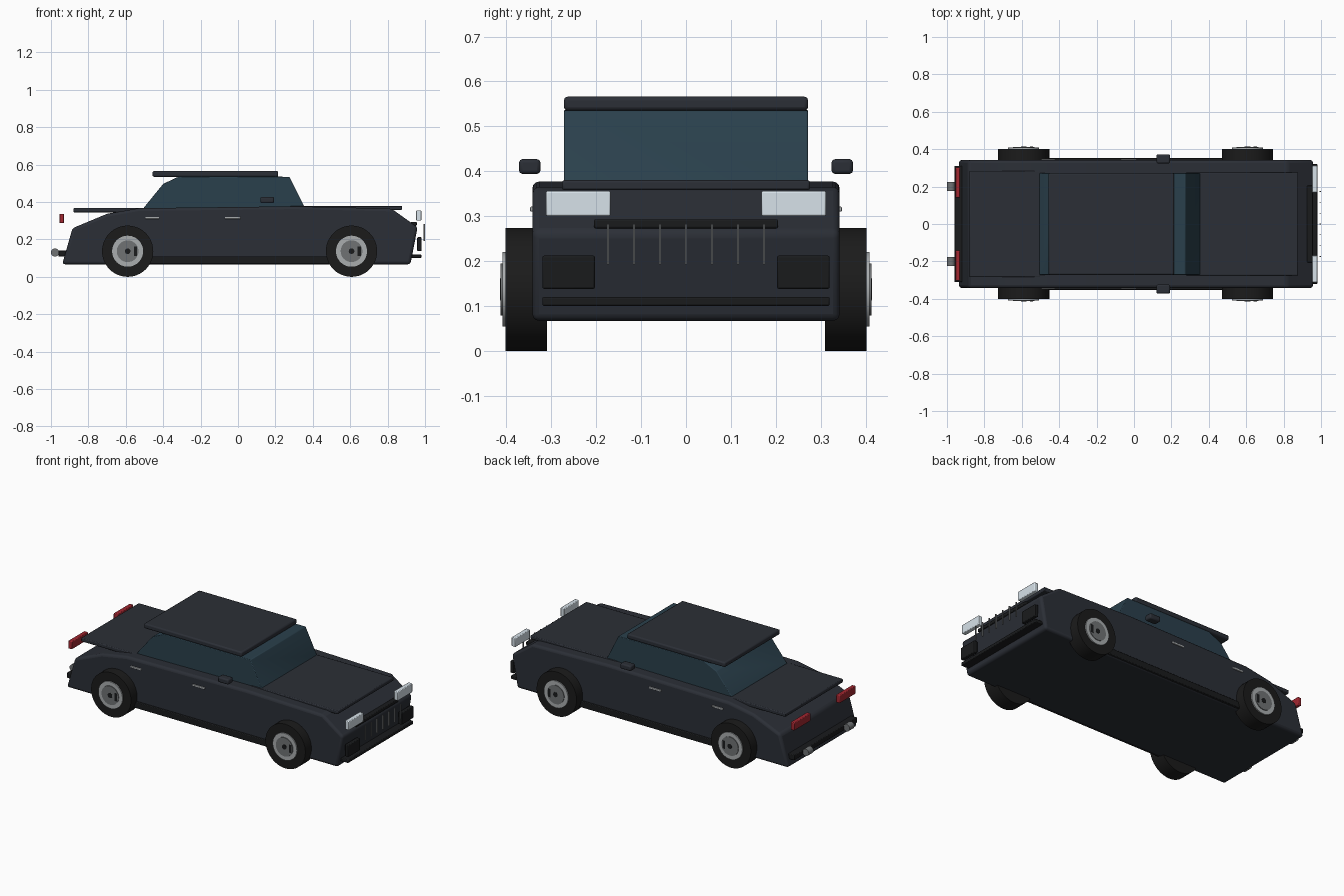
import bpy, bmesh, math

if "Cube" in bpy.data.objects:
    bpy.data.objects.remove(bpy.data.objects["Cube"])


def material(name, r, g, b):
    m = bpy.data.materials.new(name)
    m.diffuse_color = (r, g, b, 1)
    m.use_nodes = True
    m.node_tree.nodes["Principled BSDF"].inputs["Base Color"].default_value = m.diffuse_color
    return m


PAINT = material("dark_paint", 0.024, 0.028, 0.037)
GLASS = material("tinted_glass", 0.023, 0.051, 0.072)
BLACK = material("black_trim", 0.010, 0.011, 0.012)
RUBBER = material("rubber", 0.011, 0.011, 0.011)
CHROME = material("chrome", 0.40, 0.42, 0.43)
STEEL = material("steel", 0.16, 0.17, 0.175)
LAMP = material("lamp_glass", 0.68, 0.76, 0.82)
RED = material("red_lens", 0.36, 0.02, 0.03)


def finish(name, bm, mat, bevel=0.0, segments=2):
    bmesh.ops.recalc_face_normals(bm, faces=bm.faces)
    me = bpy.data.meshes.new(name)
    bm.to_mesh(me)
    bm.free()
    me.materials.append(mat)
    ob = bpy.data.objects.new(name, me)
    bpy.context.collection.objects.link(ob)
    if bevel:
        mod = ob.modifiers.new("edge_bevel", "BEVEL")
        mod.width, mod.segments, mod.limit_method = bevel, segments, "ANGLE"
        mod.angle_limit = math.radians(25)
    bpy.ops.object.select_all(action="DESELECT")
    ob.select_set(True)
    bpy.context.view_layer.objects.active = ob
    bpy.ops.object.shade_smooth_by_angle(angle=math.radians(30))
    return ob


def box(name, x, y, z, mat, bevel=0.004):
    """Box given by (min, max) ranges on each axis."""
    bm = bmesh.new()
    bmesh.ops.create_cube(bm, size=1)
    for v in bm.verts:
        v.co = [(r[0] + r[1]) / 2 + c * (r[1] - r[0]) for c, r in zip(v.co, (x, y, z))]
    return finish(name, bm, mat, bevel)


def side_boxes(name, x, y, z, mat, bevel=0.004):
    box(name + "_left", x, y, z, mat, bevel)
    box(name + "_right", x, (-y[1], -y[0]), z, mat, bevel)


def extrude_profile(name, points, half_width, mat, bevel):
    """Side profile in x and z, extruded across the width."""
    bm = bmesh.new()
    face = bm.faces.new([bm.verts.new((x, -half_width, z)) for x, z in points])
    ext = bmesh.ops.extrude_face_region(bm, geom=[face])["geom"]
    for v in ext:
        if isinstance(v, bmesh.types.BMVert):
            v.co.y = half_width
    return finish(name, bm, mat, bevel, 3)


def lathe(name, profile, centre, side, mat, closed=False, steps=48):
    """Revolve (radius, y) pairs about an axis parallel to y."""
    bm = bmesh.new()
    rings = []
    for r, y in profile:
        rings.append([bm.verts.new((centre[0] + r * math.cos(2 * math.pi * i / steps), side * y,
                                    centre[1] + r * math.sin(2 * math.pi * i / steps)))
                      for i in range(steps)])
    pairs = list(zip(rings, rings[1:]))
    if closed:
        pairs.append((rings[-1], rings[0]))
    for a, b in pairs:
        for i in range(steps):
            j = (i + 1) % steps
            bm.faces.new((a[i], a[j], b[j], b[i]))
    if not closed:
        bm.faces.new(rings[0])
        bm.faces.new(rings[-1])
    return finish(name, bm, mat)


# Body shell and glasshouse
extrude_profile("body", [(-0.94, 0.067), (0.922, 0.067), (0.96, 0.265), (0.82, 0.365), (0.30, 0.377),
                         (-0.53, 0.367), (-0.70, 0.337), (-0.885, 0.26)], 0.342, PAINT, 0.015)
extrude_profile("cabin_glass", [(-0.505, 0.35), (-0.505, 0.368), (-0.40, 0.497), (-0.315, 0.537),
                                (0.275, 0.535), (0.355, 0.375), (0.355, 0.35)], 0.272, GLASS, 0.004)

# Roof, bonnet and boot panels
box("roof", (-0.457, 0.215), (-0.272, 0.272), (0.535, 0.566), PAINT, 0.008)
box("bonnet", (0.28, 0.877), (-0.276, 0.276), (0.358, 0.38), PAINT, 0.005)
box("boot_lid", (-0.88, -0.50), (-0.284, 0.284), (0.345, 0.368), PAINT, 0.005)

# Sills, bumpers and grille
side_boxes("sill", (-0.47, 0.50), (0.32, 0.352), (0.07, 0.11), BLACK)
box("front_splitter", (0.925, 0.98), (-0.32, 0.32), (0.10, 0.12), BLACK)
box("rear_bumper", (-0.96, -0.90), (-0.31, 0.31), (0.108, 0.14), BLACK)
box("grille_header", (0.925, 0.956), (-0.205, 0.205), (0.273, 0.293), BLACK)
side_boxes("air_intake", (0.958, 0.982), (0.203, 0.32), (0.138, 0.212), BLACK)
for i in range(7):
    y = (i - 3) * 0.058
    box(f"grille_bar_{i + 1}", (0.991, 1.0), (y - 0.002, y + 0.002), (0.192, 0.282), STEEL, 0)

# Lamps, mirrors and door handles
side_boxes("headlamp", (0.953, 0.98), (0.168, 0.312), (0.30, 0.356), LAMP)
side_boxes("tail_lamp", (-0.955, -0.93), (0.142, 0.302), (0.288, 0.337), RED)
side_boxes("mirror", (0.12, 0.193), (0.324, 0.372), (0.394, 0.427), PAINT, 0.008)
side_boxes("front_handle", (-0.07, 0.013), (0.335, 0.347), (0.31, 0.321), CHROME, 0.002)
side_boxes("rear_handle", (-0.495, -0.422), (0.335, 0.347), (0.31, 0.321), CHROME, 0.002)

# Wheels and exhaust tips on both sides
R = 0.137
for side, tag in ((1, "left"), (-1, "right")):
    for x, end in ((-0.59, "rear"), (0.607, "front")):
        n = f"{end}_{tag}_"
        lathe(n + "tyre", [(R, 0.31), (R, 0.402)], (x, R), side, RUBBER)
        lathe(n + "rim", [(0.083, 0.36), (0.083, 0.409)], (x, R), side, CHROME)
        lathe(n + "wheel_disc", [(0.058, 0.38), (0.058, 0.413)], (x, R), side, STEEL)
        lathe(n + "hub_cap", [(0.015, 0.40), (0.015, 0.4145)], (x, R), side, BLACK, steps=24)
        ys = sorted((side * 0.40, side * 0.4142))
        box(n + "wheel_slot", (x + 0.033, x + 0.05), ys, (R - 0.025, R + 0.025), BLACK, 0)
    lathe(f"exhaust_{tag}", [(0.022, 0.177), (0.022, 0.224)], (-0.978, 0.13), side, STEEL, steps=24)
